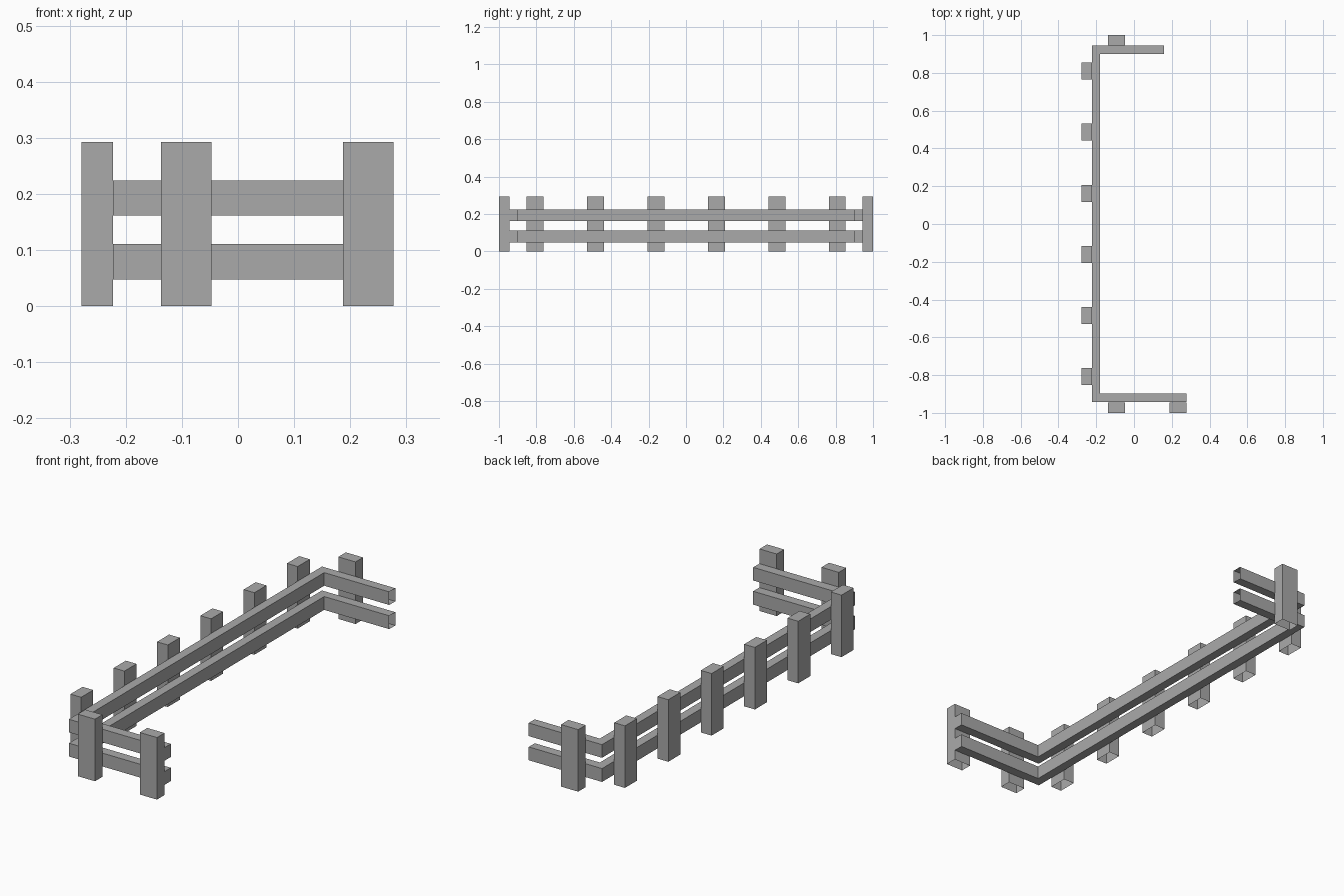
import bpy
import bmesh

if "Cube" in bpy.data.objects:
    bpy.data.objects.remove(bpy.data.objects["Cube"])

grey = bpy.data.materials.new("plain grey")
grey.diffuse_color = (0.4, 0.4, 0.4, 1.0)
grey.use_nodes = True
grey.node_tree.nodes["Principled BSDF"].inputs["Base Color"].default_value = grey.diffuse_color


def finish(name, bm):
    mesh = bpy.data.meshes.new(name)
    bm.to_mesh(mesh)
    bm.free()
    mesh.materials.append(grey)
    obj = bpy.data.objects.new(name, mesh)
    bpy.context.collection.objects.link(obj)


def post(name, cx, cy, sx, sy, height=0.293):
    """Square post standing on the ground, open underneath."""
    bm = bmesh.new()
    bmesh.ops.create_cube(bm, size=1)
    for v in bm.verts:
        v.co = (cx + v.co.x * sx, cy + v.co.y * sy, (v.co.z + 0.5) * height)
    bm.normal_update()
    base = [f for f in bm.faces if f.normal.z < -0.5]
    bmesh.ops.delete(bm, geom=base, context='FACES_ONLY')
    finish(name, bm)


def rail(name, z0, z1):
    """Mitred U-shaped rail: box section swept along three sides."""
    outer = [(0.16, 0.945), (-0.223, 0.945), (-0.223, -0.943), (0.277, -0.943)]
    inner = [(0.16, 0.90), (-0.18, 0.90), (-0.18, -0.897), (0.277, -0.897)]
    bm = bmesh.new()
    rings = [[bm.verts.new((*p, z)) for p, z in ((o, z0), (i, z0), (i, z1), (o, z1))]
             for o, i in zip(outer, inner)]
    for a, b in zip(rings, rings[1:]):
        for k in range(4):
            n = (k + 1) % 4
            bm.faces.new((a[k], a[n], b[n], b[k]))
    # front end is capped, back end is left open
    bm.faces.new(rings[-1])
    bmesh.ops.recalc_face_normals(bm, faces=bm.faces[:])
    finish(name, bm)


WIDE, DEEP = 0.09, 0.056

# Two horizontal rails
rail("lower_rail", 0.048, 0.111)
rail("upper_rail", 0.162, 0.224)

# Row of posts along the long side
for i in range(6):
    post(f"side_post_{i + 1}", -0.251, -0.807 + i * 0.3232, DEEP, WIDE)

# Posts on the short ends
post("back_post", -0.092, 0.972, WIDE, DEEP)
post("front_post_inner", -0.092, -0.972, WIDE, DEEP)
post("front_post_outer", 0.232, -0.972, WIDE, DEEP)
